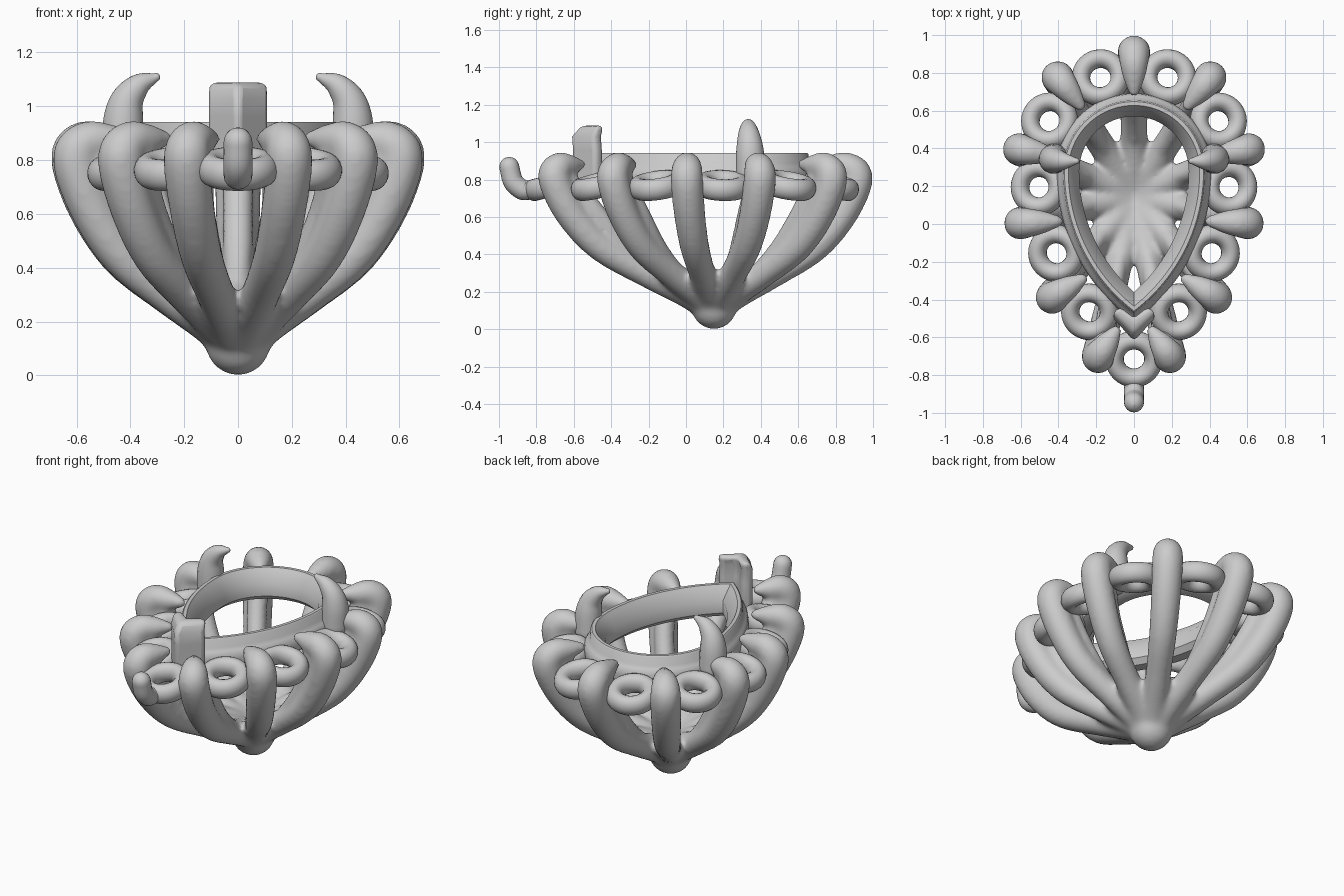
import bpy, bmesh, math
from mathutils import Vector

if "Cube" in bpy.data.objects:
    bpy.data.objects.remove(bpy.data.objects["Cube"])

BASE = Vector((0, 0.15, 0))


def smooth(ob, angle=60):
    bpy.ops.object.select_all(action='DESELECT')
    ob.select_set(True)
    bpy.context.view_layer.objects.active = ob
    bpy.ops.object.shade_smooth_by_angle(angle=math.radians(angle))


def tube(name, pts, steps=7):
    """Round-ended tube through (x, y, z, radius) points."""
    p = [Vector(q) for q in pts]
    p = [2 * p[0] - p[1]] + p + [2 * p[-1] - p[-2]]
    path = []
    for i in range(1, len(p) - 2):
        a, b, c, d = p[i - 1:i + 3]
        for s in range(steps):
            t = s / steps
            path.append(0.5 * (2 * b + (c - a) * t + (2 * a - 5 * b + 4 * c - d) * t * t
                               + (3 * b - a - 3 * c + d) * t ** 3))
    path.append(p[-2])
    for _ in range(2):                      # rounded cap on each end
        end = path[-1].copy()
        tan = (end.xyz - path[-2].xyz).normalized()
        for k in range(1, 6):
            a = math.radians(17.5 * k)
            q = end.xyz + tan * end.w * math.sin(a)
            path.append(Vector((*q, end.w * math.cos(a))))
        path.reverse()
    cu = bpy.data.curves.new(name, 'CURVE')
    cu.dimensions = '3D'
    cu.bevel_depth = 1
    cu.bevel_resolution = 6
    cu.use_fill_caps = True
    sp = cu.splines.new('POLY')
    sp.points.add(len(path) - 1)
    for pt, q in zip(sp.points, path):
        pt.co = (*q.xyz, 1)
        pt.radius = q.w
    ob = bpy.data.objects.new(name, cu)
    bpy.context.collection.objects.link(ob)
    bpy.ops.object.select_all(action='DESELECT')
    ob.select_set(True)
    bpy.context.view_layer.objects.active = ob
    bpy.ops.object.convert(target='MESH')
    ob = bpy.context.object
    smooth(ob)
    return ob


def loft(name, rings, close_rings=False):
    """Skin a list of closed loops; join last to first or cap the ends."""
    bm = bmesh.new()
    vs = [[bm.verts.new(q) for q in r] for r in rings]
    n = len(vs[0])
    for j in range(len(vs) if close_rings else len(vs) - 1):
        a, b = vs[j], vs[(j + 1) % len(vs)]
        for i in range(n):
            k = (i + 1) % n
            bm.faces.new((a[i], a[k], b[k], b[i]))
    if not close_rings:
        bm.faces.new(vs[0])
        bm.faces.new(vs[-1])
    bmesh.ops.recalc_face_normals(bm, faces=bm.faces)
    me = bpy.data.meshes.new(name)
    bm.to_mesh(me)
    bm.free()
    ob = bpy.data.objects.new(name, me)
    bpy.context.collection.objects.link(ob)
    return ob


# Basket ribs: outer end and inner tip of each, seen from the top
RIBS = [((0, 1.0), (0, 0.68)), ((.46, .845), (.27, .61)), ((.695, .41), (.41, .36)),
        ((.69, 0), (.38, .015)), ((.51, -.435), (.255, -.28)), ((.24, -.775), (.085, -.55))]
RISE = [(0, .13, .10), (.17, .20, .085), (.42, .295, .073), (.71, .44, .079),
        (.90, .62, .085), (1.0, .80, .088)]
FIN = [(.36, .31, .035), (.58, .45, .055), (.75, .63, .057)]
RISE_TOP = [(.42, .866, .08), (.7, .876, .06), (.92, .88, .034)]
FIN_TOP = [(.58, .80, .062)]
parts = []
for o, i in RIBS:
    for side in ((1, -1) if o[0] else (1,)):
        out = Vector((o[0] * side, o[1], 0))
        tip = Vector((i[0] * side, i[1], 0))
        top = out + (tip - out).normalized() * 0.088
        # round outer bar, then a slimmer inner edge that deepens it
        for rise, ends in ((RISE, RISE_TOP), (FIN, FIN_TOP)):
            pts = []
            for f, z, r in rise:
                q = BASE.lerp(top, f)
                pts.append((q.x, q.y, z, r))
            for f, z, r in ends:
                q = out.lerp(tip, f)
                pts.append((q.x, q.y, z, r))
            parts.append(tube("rib", pts))

# Rounded foot where the ribs meet
bpy.ops.mesh.primitive_uv_sphere_add(radius=.122, location=(0, .15, .122))
parts.append(bpy.context.object)
bpy.ops.object.select_all(action='DESELECT')
for ob in parts:
    ob.select_set(True)
bpy.context.view_layer.objects.active = parts[-1]
bpy.ops.object.join()
basket = bpy.context.object
basket.name = "rib_basket"
rm = basket.modifiers.new("fuse", 'REMESH')
rm.mode = 'VOXEL'
rm.voxel_size = 0.013
rm.use_smooth_shade = True
sm = basket.modifiers.new("fillet", 'SMOOTH')
sm.factor = 0.5
sm.iterations = 18


# Pear-shaped bezel: outline from concentric arcs, offset outward by d
def pear(d, z):
    a, R, cy = .29, .851, .28
    pts = [((a + d) * math.cos(t), cy + (a + d) * math.sin(t), z)
           for t in (math.pi * k / 40 for k in range(41))]
    end = math.acos((R - a) / (R + d))
    arc = [(a - R + (R + d) * math.cos(end * k / 20), cy - (R + d) * math.sin(end * k / 20), z)
           for k in range(1, 21)]
    pts += [(-x, y, h) for x, y, h in arc]
    pts += arc[-2::-1]
    return pts


PROFILE = [(0, .79), (0, .865), (.05, .93), (.058, .942), (.078, .942), (.085, .935),
           (.09, .885), (.105, .868), (.117, .85), (.122, .82), (.117, .78), (.09, .76), (.03, .76)]
bezel = loft("bezel", [pear(d, z) for d, z in PROFILE], True)
smooth(bezel, 40)

# Small rings between the ribs, tipped down toward the outside
for x, y in [(.178, .775), (.447, .545), (.503, .195), (.41, -.155), (.235, -.465), (0, -.715)]:
    for side in ((1, -1) if x else (1,)):
        bpy.ops.mesh.primitive_torus_add(major_segments=40, minor_segments=20, major_radius=.103,
                                         minor_radius=.049, location=(x * side, y, .768))
        ring = bpy.context.object
        ring.name = "gallery_ring"
        ring.scale.z = 1.2
        out = Vector((x * side, y - .12, 0)).normalized()
        ring.rotation_euler = (-.24 * out.y, .24 * out.x, 0)
        smooth(ring)

# Two curved claws
for s in (1, -1):
    tube("claw", [(s * .425, .345, .84, .08), (s * .426, .342, .95, .075), (s * .41, .337, 1.025, .062),
                  (s * .365, .333, 1.08, .043), (s * .305, .333, 1.108, .016)])

# V-shaped prong over the point
V = [(-.118, -.485), (0, -.615), (.118, -.485), (.075, -.44), (0, -.51), (-.075, -.44)]
LEVELS = [(.78, 1.0, .0), (.96, 1.0, .0), (1.03, 1.0, -.005), (1.088, 1.0, .02)]
prong = loft("v_prong", [[(x * s, -.5 + (y + .5) * s * (.75 if z > 1.05 else 1) + dy, z) for x, y in V]
                         for z, s, dy in LEVELS])
bv = prong.modifiers.new("round", 'BEVEL')
bv.width = .025
bv.segments = 4
bv.limit_method = 'ANGLE'
smooth(prong, 50)

# Upturned hook on the front ring
tube("front_hook", [(0, -.85, .742, .052), (0, -.88, .748, .054), (0, -.924, .79, .054),
                    (0, -.945, .868, .053)])
